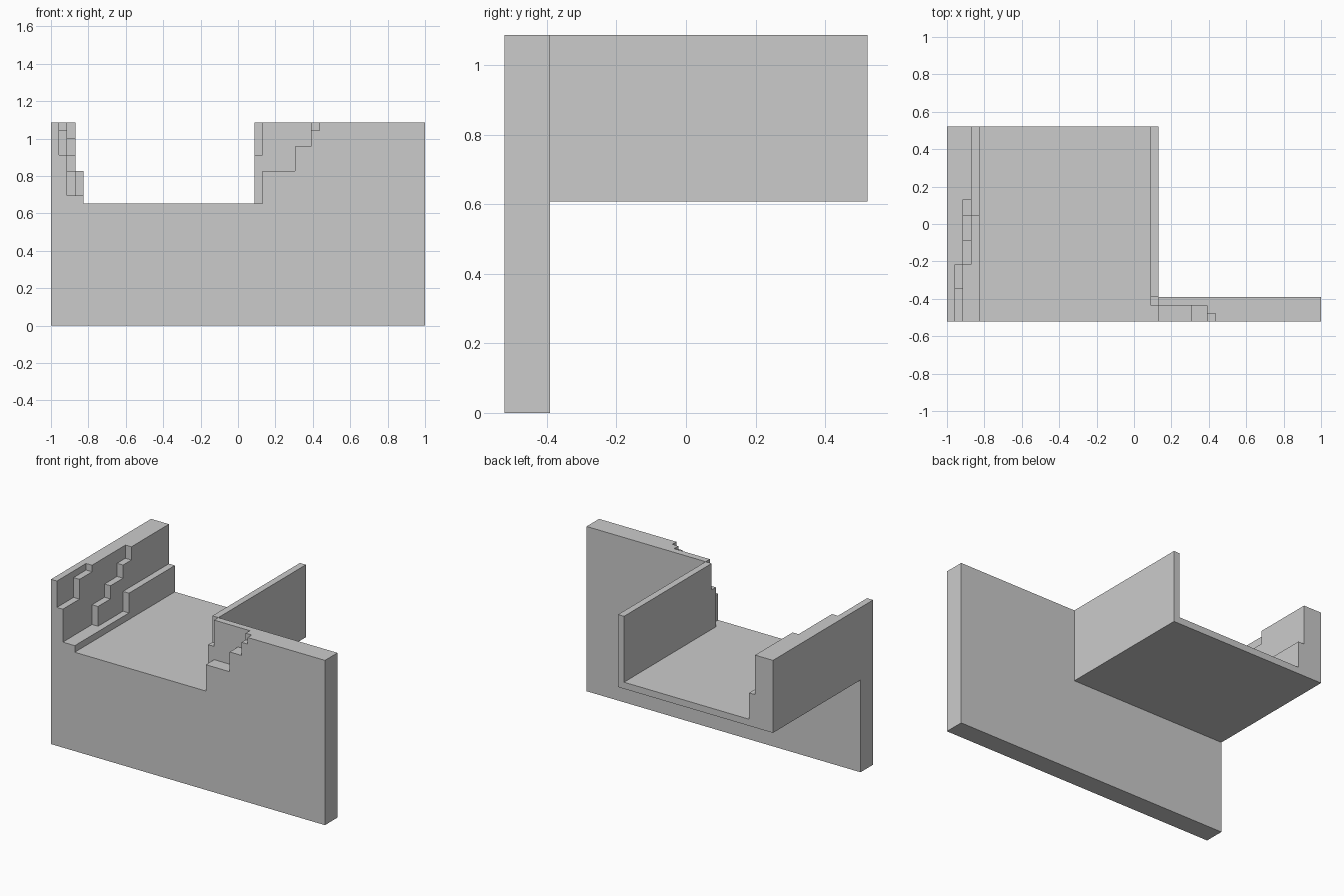
import bpy, bmesh
from mathutils import Vector

if "Cube" in bpy.data.objects:
    bpy.data.objects.remove(bpy.data.objects["Cube"])

U = 1 / 23  # block size: the model is 46 blocks long

# Each part is a set of block ranges: x0, x1, y0, y1, z0, z1
parts = {
    "front_wall": [(-23, 23, -12, -9, 0, 15)],
    "floor_slab": [(-23, 3, -9, 12, 14, 15)],
    "thin_side_wall": [(2, 3, -9, 12, 15, 25)],
}

# Front parapet, broken into steps beside the opening
parts["front_parapet"] = [
    (2, 3, -10, -9, 15, 21), (3, 23, -10, -9, 15, 25),
    (3, 7, -12, -10, 15, 19), (7, 9, -12, -10, 15, 22),
    (9, 23, -11, -10, 15, 25),
    (9, 10, -12, -11, 15, 24), (10, 23, -12, -11, 15, 25),
]

# Thick side wall: one-block layers from outside in, each (start y, top z) steps
layers = [
    [(-12, 25)],
    [(-12, 21), (-8, 24), (-5, 25)],
    [(-12, 16), (-5, 19), (-2, 21), (1, 23), (3, 25)],
    [(-12, 16), (1, 19)],
]
parts["stepped_side_wall"] = []
for i, steps in enumerate(layers):
    ends = [s[0] for s in steps[1:]] + [12]
    for (y, top), end in zip(steps, ends):
        parts["stepped_side_wall"].append((-23 + i, -22 + i, y, end, 15, top))


def cells(boxes):
    return {(x, y, z) for x0, x1, y0, y1, z0, z1 in boxes
            for x in range(x0, x1) for y in range(y0, y1) for z in range(z0, z1)}


def skin(name, own, solid):
    """Make a mesh of the part's exposed block faces, merged into flat faces."""
    bm = bmesh.new()
    verts = {}

    def vert(p):
        if p not in verts:
            verts[p] = bm.verts.new(Vector(p) * U)
        return verts[p]

    for c in sorted(own):
        for axis in range(3):
            a, b = (axis + 1) % 3, (axis + 2) % 3
            for side in (0, 1):
                n = list(c)
                n[axis] += 2 * side - 1
                if tuple(n) in solid:
                    continue
                quad = []
                for da, db in ((0, 0), (1, 0), (1, 1), (0, 1)):
                    p = list(c)
                    p[axis] += side
                    p[a] += da
                    p[b] += db
                    quad.append(vert(tuple(p)))
                bm.faces.new(quad if side else quad[::-1])
    bmesh.ops.dissolve_limit(bm, angle_limit=0.01, verts=bm.verts[:], edges=bm.edges[:])
    mesh = bpy.data.meshes.new(name)
    bm.to_mesh(mesh)
    bm.free()
    bpy.context.collection.objects.link(bpy.data.objects.new(name, mesh))


filled = {name: cells(boxes) for name, boxes in parts.items()}
solid = set().union(*filled.values())
for name, own in filled.items():
    skin(name, own, solid)
